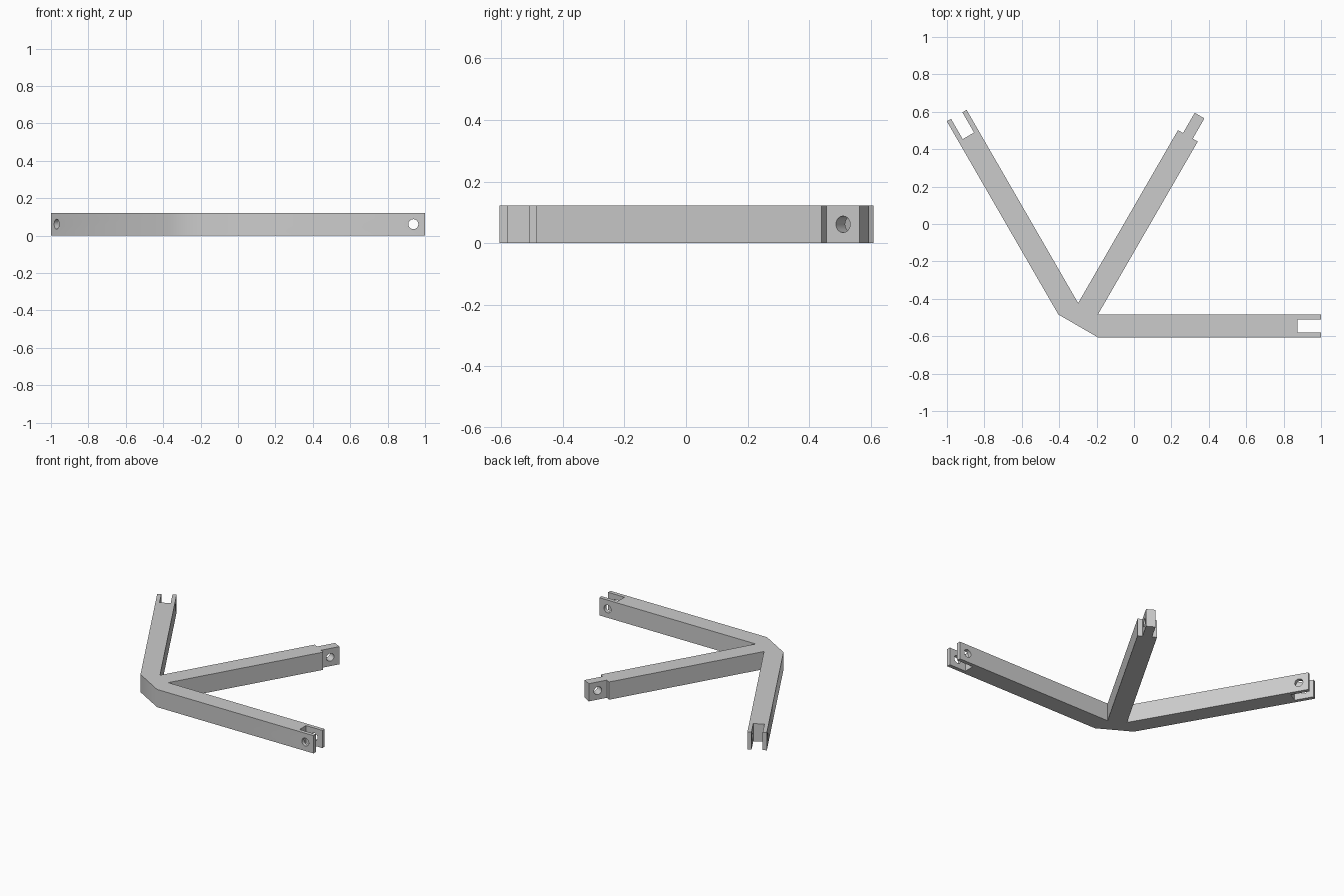
import bpy, bmesh, math
from mathutils import Vector, Matrix

if "Cube" in bpy.data.objects:
    bpy.data.objects.remove(bpy.data.objects["Cube"])

W = 0.122           # arm width and height
L = 1.193           # arm length
JOINT = 0.125       # depth of slot / length of tongue
PRONG = 0.026       # fork prong thickness
SHOULDER = 0.031    # step beside the tongue
HOLE_R = 0.027
HOLE_IN = 0.0625    # hole distance from arm end

grey = bpy.data.materials.new("grey")
grey.diffuse_color = (0.6, 0.6, 0.6, 1)
grey.use_nodes = True
grey.node_tree.nodes["Principled BSDF"].inputs["Base Color"].default_value = grey.diffuse_color

# end profiles: (distance along arm, distance across arm), right side to left
fork = [(L, 0), (L, PRONG), (L - JOINT, PRONG),
        (L - JOINT, W - PRONG), (L, W - PRONG), (L, W)]
tongue = [(L - JOINT, 0), (L - JOINT, SHOULDER), (L, SHOULDER),
          (L, W - SHOULDER), (L - JOINT, W - SHOULDER), (L - JOINT, W)]

# outline: three arms, each starting where the previous one ends
outline, holes = [], []
base = Vector((1 - L, -0.606))
outline.append(base.copy())
for angle, profile in ((0, fork), (60, tongue), (120, fork)):
    a = math.radians(angle)
    along = Vector((math.cos(a), math.sin(a)))
    across = Vector((-math.sin(a), math.cos(a)))
    outline += [base + along * u + across * v for u, v in profile]
    holes.append((base + along * (L - HOLE_IN) + across * W / 2, a))
    base = base + across * W
    outline.append(base.copy())

# solid frame
bm = bmesh.new()
face = bm.faces.new([bm.verts.new((p.x, p.y, 0)) for p in outline])
top = bmesh.ops.extrude_face_region(bm, geom=[face])["geom"]
bmesh.ops.translate(bm, vec=(0, 0, W),
                    verts=[g for g in top if isinstance(g, bmesh.types.BMVert)])
bmesh.ops.recalc_face_normals(bm, faces=bm.faces)
mesh = bpy.data.meshes.new("three_arm_frame")
bm.to_mesh(mesh)
bm.free()
mesh.materials.append(grey)
frame = bpy.data.objects.new("three_arm_frame", mesh)
bpy.context.collection.objects.link(frame)

# pin holes across each arm end
bm = bmesh.new()
for centre, a in holes:
    m = (Matrix.Translation((centre.x, centre.y, W / 2))
         @ Matrix.Rotation(a, 4, 'Z') @ Matrix.Rotation(math.pi / 2, 4, 'X'))
    bmesh.ops.create_cone(bm, cap_ends=True, segments=16, radius1=HOLE_R,
                          radius2=HOLE_R, depth=W * 1.5, matrix=m)
cut_mesh = bpy.data.meshes.new("pin_hole_cutter")
bm.to_mesh(cut_mesh)
bm.free()
cut_mesh.materials.append(grey)
cutter = bpy.data.objects.new("pin_hole_cutter", cut_mesh)
bpy.context.collection.objects.link(cutter)
cutter.hide_render = True

mod = frame.modifiers.new("pin_holes", 'BOOLEAN')
mod.operation = 'DIFFERENCE'
mod.solver = 'EXACT'
mod.object = cutter
bpy.context.view_layer.objects.active = frame
frame.select_set(True)
bpy.ops.object.modifier_apply(modifier=mod.name)
bpy.data.objects.remove(cutter)
bpy.ops.object.shade_smooth_by_angle(angle=math.radians(30))
